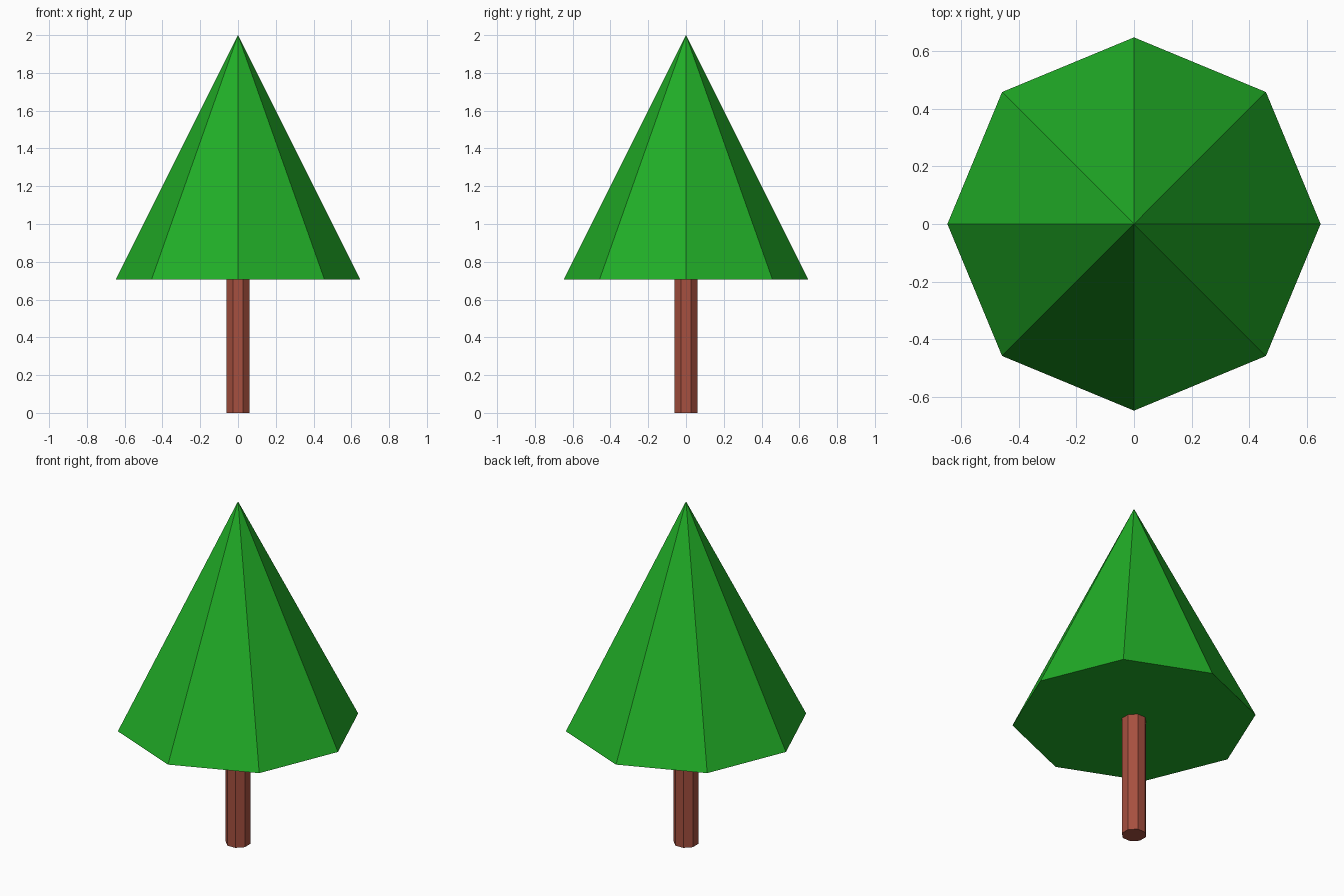
import bpy
import math

if "Cube" in bpy.data.objects:
    bpy.data.objects.remove(bpy.data.objects["Cube"])


def material(name, rgb):
    mat = bpy.data.materials.new(name)
    mat.diffuse_color = (*rgb, 1.0)
    mat.use_nodes = True
    mat.node_tree.nodes["Principled BSDF"].inputs["Base Color"].default_value = mat.diffuse_color
    return mat


def eight_sided(name, r_bottom, r_top, z0, z1, turn, mat):
    """Upright eight-sided cone or prism between heights z0 and z1."""
    bpy.ops.mesh.primitive_cone_add(
        vertices=8, radius1=r_bottom, radius2=r_top, depth=z1 - z0,
        location=(0, 0, (z0 + z1) / 2), rotation=(0, 0, turn))
    obj = bpy.context.object
    obj.name = name
    obj.data.materials.append(mat)
    return obj


BASE_Z = 0.705

# Trunk: octagonal prism with flat sides facing the axes
eight_sided("trunk", 0.067, 0.067, 0, BASE_Z, math.radians(22.5),
            material("bark", (0.38, 0.08, 0.05)))

# Foliage: octagonal cone with corners on the axes
eight_sided("foliage", 0.648, 0, BASE_Z, 2.0, 0,
            material("leaves", (0.015, 0.42, 0.02)))
